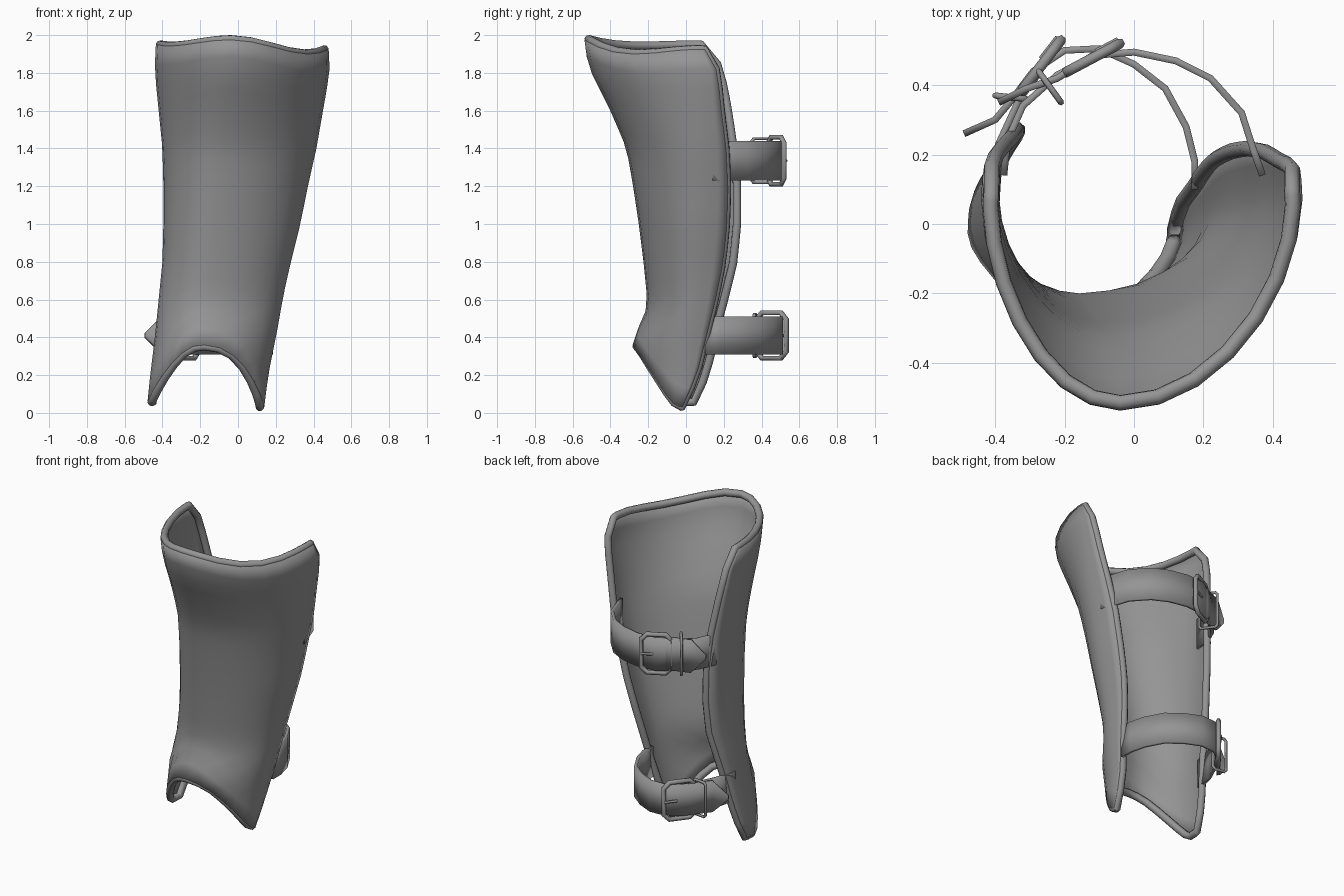
import bpy, bmesh, math
from mathutils import Vector

cube = bpy.data.objects.get("Cube")
if cube:
    bpy.data.objects.remove(cube)

GREY = (0.30, 0.30, 0.30, 1)
mat = bpy.data.materials.new("plain grey")
mat.use_nodes = True
mat.diffuse_color = GREY
mat.node_tree.nodes["Principled BSDF"].inputs["Base Color"].default_value = GREY

# Shell levels: z, right x, left x, front x, front y, side y, right back y, left back y
LEVELS = [
    (0.00, -.485, .135, -.17, -.25, -.04, .04, -.01),
    (0.20, -.465, .16, -.18, -.275, .00, .13, .08),
    (0.40, -.44, .20, -.18, -.285, .02, .18, .13),
    (0.50, -.43, .22, -.17, -.22, .03, .20, .155),
    (0.60, -.42, .235, -.16, -.205, .04, .23, .18),
    (0.80, -.40, .28, -.145, -.225, .05, .28, .22),
    (1.00, -.395, .33, -.13, -.25, .06, .30, .24),
    (1.20, -.395, .37, -.11, -.28, .07, .30, .245),
    (1.40, -.40, .415, -.09, -.315, .07, .28, .235),
    (1.60, -.42, .45, -.06, -.40, .07, .25, .21),
    (1.80, -.44, .485, -.04, -.50, .07, .21, .19),
    (1.90, -.44, .485, -.04, -.53, .06, .17, .15),
    (2.00, -.43, .465, -.04, -.54, .02, .04, .04),
]
BACK, FRONT, ROWS, RIM = 3, 14, 18, .023
COLS = FRONT + 2 * BACK


def level(z):
    z = min(max(z, 0), 2)
    for a, b in zip(LEVELS, LEVELS[1:]):
        if z <= b[0]:
            f = (z - a[0]) / (b[0] - a[0])
            return [p + (q - p) * f for p, q in zip(a, b)][1:]


def shell_point(col, row):
    """Point on the shell; columns run from right back edge over the front to left back edge."""
    ang = min(max((col - BACK) / FRONT, 0), 1) * math.pi
    c, s = math.cos(ang), math.sin(ang)
    low = .03 + .33 * s ** 1.8 + .03 * max(c, 0)
    side_top, dip = (1.95, .012) if c > 0 else (1.925, .035)
    high = side_top + (1.975 - side_top) * s ** 4 - dip * math.sin(2 * ang) ** 2
    z = low + (high - low) * row / ROWS
    xr, xl, xf, yf, y0, br, bl = level(z)
    side, edge = (xr, br) if col < COLS / 2 else (xl, bl)
    over = max(BACK - col, col - BACK - FRONT, 0) / BACK
    if over:
        dy = (edge - RIM - y0) * over
        return Vector((side - math.copysign(.8 * dy * dy, side), y0 + dy, z))
    return Vector((xf - abs(side - xf) * c, y0 + (yf - y0) * s ** 1.16, z))


def rim_point(col, row):
    """Rim centre, set inward so the roll stays flush with the outer face."""
    across = shell_point(min(col + 1, COLS), row) - shell_point(max(col - 1, 0), row)
    up = shell_point(col, min(row + 1, ROWS)) - shell_point(col, max(row - 1, 0))
    return shell_point(col, row) - across.cross(up).normalized() * RIM


def finish(obj, thickness, offset):
    obj.data.materials.append(mat)
    bpy.ops.object.select_all(action='DESELECT')
    obj.select_set(True)
    bpy.context.view_layer.objects.active = obj
    mod = obj.modifiers.new("Thickness", 'SOLIDIFY')
    mod.thickness, mod.offset = thickness, offset
    bpy.ops.object.shade_smooth_by_angle(angle=math.radians(40))


def grid_object(name, rows, thickness, offset):
    """Skin a sheet over rows of points and give it thickness."""
    bm = bmesh.new()
    grid = [[bm.verts.new(p) for p in row] for row in rows]
    for a, b in zip(grid, grid[1:]):
        for i in range(len(a) - 1):
            bm.faces.new((a[i], a[i + 1], b[i + 1], b[i]))
    mesh = bpy.data.meshes.new(name)
    bm.to_mesh(mesh)
    bm.free()
    obj = bpy.data.objects.new(name, mesh)
    bpy.context.collection.objects.link(obj)
    finish(obj, thickness, offset)


def tube(name, points, radius, cyclic=True, resolution=1):
    curve = bpy.data.curves.new(name, 'CURVE')
    curve.dimensions = '3D'
    curve.bevel_depth, curve.bevel_resolution = radius, resolution
    curve.use_fill_caps = True
    spline = curve.splines.new('POLY')
    spline.points.add(len(points) - 1)
    for sp, p in zip(spline.points, points):
        sp.co = (*p, 1)
    spline.use_cyclic_u = cyclic
    spline.use_smooth = True
    curve.materials.append(mat)
    obj = bpy.data.objects.new(name, curve)
    bpy.context.collection.objects.link(obj)


# Shin shell and its rolled rim
grid_object("shin_shell", [[shell_point(c, r) for c in range(COLS + 1)]
                           for r in range(ROWS + 1)], .008, -1)
border = [(c, 0) for c in range(COLS)] + [(COLS, r) for r in range(ROWS)]
border += [(c, ROWS) for c in range(COLS, 0, -1)] + [(0, r) for r in range(ROWS, 0, -1)]
tube("rolled_rim", [rim_point(c, r) for c, r in border], RIM, resolution=2)


def strap(name, path, z, half, pointed=False):
    halves = [half] * len(path)
    if pointed:
        halves[-1] = half * .12
    grid_object(name, [[(x, y, z + k * h) for (x, y), h in zip(path, halves)]
                       for k in (-1, 1)], .02, 0)


def loop(name, a, b, z, half, radius, cut):
    """Upright rectangular ring with clipped corners between two plan points."""
    a, b = Vector((*a, z)), Vector((*b, z))
    mid, arm = (a + b) / 2, (b - a) / 2
    f = 1 - cut / arm.length
    corners = [(1, half - cut), (f, half), (-f, half), (-1, half - cut),
               (-1, cut - half), (-f, -half), (f, -half), (1, cut - half)]
    tube(name, [mid + arm * u + Vector((0, 0, v)) for u, v in corners], radius)


def strap_set(prefix, z, half, main, base, buckle, keeper):
    strap(prefix + "_strap", main, z, half, True)
    strap(prefix + "_strap_anchor", base, z, half * .95)
    loop(prefix + "_buckle", *buckle, z, half + .02, .015, .035)
    loop(prefix + "_keeper", *keeper, z, half + .012, .009, .012)
    # Prong resting across the buckle
    a, b = Vector((*buckle[0], z)), Vector((*buckle[1], z))
    out = Vector((a.y - b.y, b.x - a.x, 0)).normalized() * .012
    tube(prefix + "_prong", [b + out, b.lerp(a, .4) + out], .008, False)


strap_set("upper", 1.335, .105,
          [(.37, .14), (.345, .21), (.31, .32), (.22, .42), (.12, .47), (0, .495),
           (-.12, .485), (-.22, .42), (-.31, .39), (-.39, .35)],
          [(-.375, .14), (-.365, .24), (-.32, .34), (-.22, .43), (-.12, .475)],
          ((-.20, .435), (-.04, .52)), ((-.275, .44), (-.21, .35)))
strap_set("lower", .41, .10,
          [(.175, .10), (.175, .18), (.15, .28), (.09, .39), (0, .46), (-.10, .505), (-.20, .50),
           (-.29, .44), (-.35, .36), (-.40, .30), (-.49, .26)],
          [(-.42, .10), (-.39, .23), (-.33, .36), (-.27, .44)],
          ((-.33, .375), (-.21, .53)), ((-.40, .37), (-.31, .36)))
